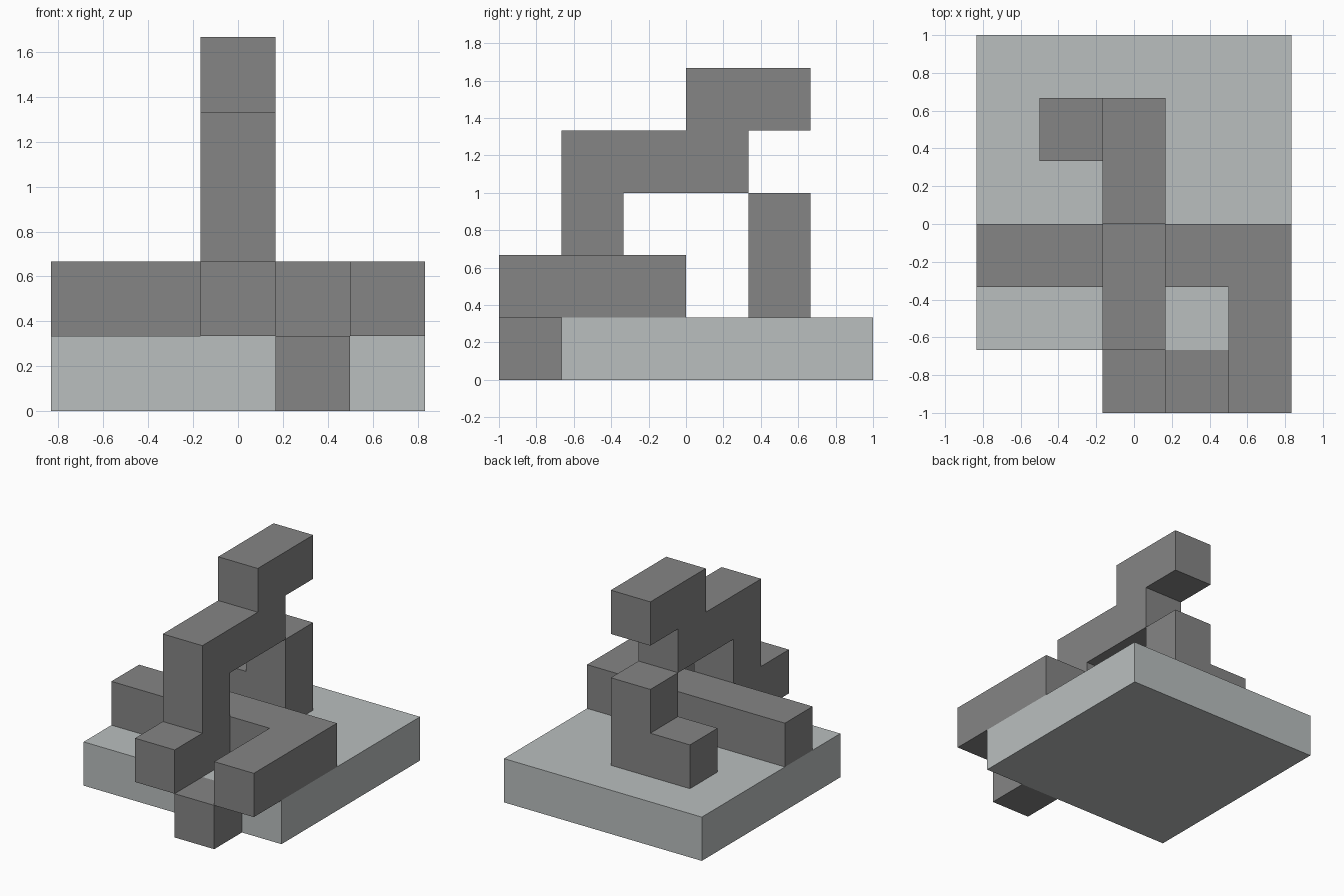
import bpy
import bmesh
from mathutils import Vector

cube = bpy.data.objects.get("Cube")
if cube:
    bpy.data.objects.remove(cube, do_unlink=True)

U = 1 / 3  # edge of one block


def material(name, rgb):
    mat = bpy.data.materials.new(name)
    mat.use_nodes = True
    color = (*rgb, 1)
    mat.diffuse_color = color
    mat.node_tree.nodes["Principled BSDF"].inputs["Base Color"].default_value = color
    return mat


def extrude_profile(name, points, axis, start, end, mat):
    """Extrude a flat outline, in block units, along one axis."""
    def place(a, b, depth):
        co = [a, b]
        co.insert("xyz".index(axis), depth)
        return Vector(co) * U

    bm = bmesh.new()
    face = bm.faces.new([bm.verts.new(place(a, b, start)) for a, b in points])
    result = bmesh.ops.extrude_face_region(bm, geom=[face], use_keep_orig=True)
    moved = [g for g in result["geom"] if isinstance(g, bmesh.types.BMVert)]
    bmesh.ops.translate(bm, verts=moved, vec=place(0, 0, end - start))
    bmesh.ops.recalc_face_normals(bm, faces=bm.faces)
    mesh = bpy.data.meshes.new(name)
    bm.to_mesh(mesh)
    bm.free()
    mesh.materials.append(mat)
    obj = bpy.data.objects.new(name, mesh)
    bpy.context.collection.objects.link(obj)
    return obj


def rect(a0, b0, a1, b1):
    return [(a0, b0), (a1, b0), (a1, b1), (a0, b1)]


light = material("light_grey", (0.49, 0.52, 0.52))
dark = material("dark_grey", (0.235, 0.235, 0.235))

# Square base slab
extrude_profile("base", rect(-2.5, -2, 2.5, 3), "z", 0, 1, light)

# Stepped figure rising from the front foot to the top block
extrude_profile("stepped_body",
                [(-3, 1), (-1, 1), (-1, 3), (1, 3), (1, 4), (2, 4),
                 (2, 5), (0, 5), (0, 4), (-2, 4), (-2, 2), (-3, 2)],
                "x", -0.5, 0.5, dark)

# L-shaped bar lying on the base and overhanging the front
extrude_profile("lying_bar",
                [(-2.5, -1), (1.5, -1), (1.5, -3), (2.5, -3), (2.5, 0), (-2.5, 0)],
                "z", 1, 2, dark)

# Rear post with a foot to one side
extrude_profile("rear_post",
                [(-1.5, 1), (0.5, 1), (0.5, 3), (-0.5, 3), (-0.5, 2), (-1.5, 2)],
                "y", 1, 2, dark)

# Low block in front of the base
extrude_profile("front_block", rect(0.5, -3, 1.5, -2), "z", 0, 1, dark)
